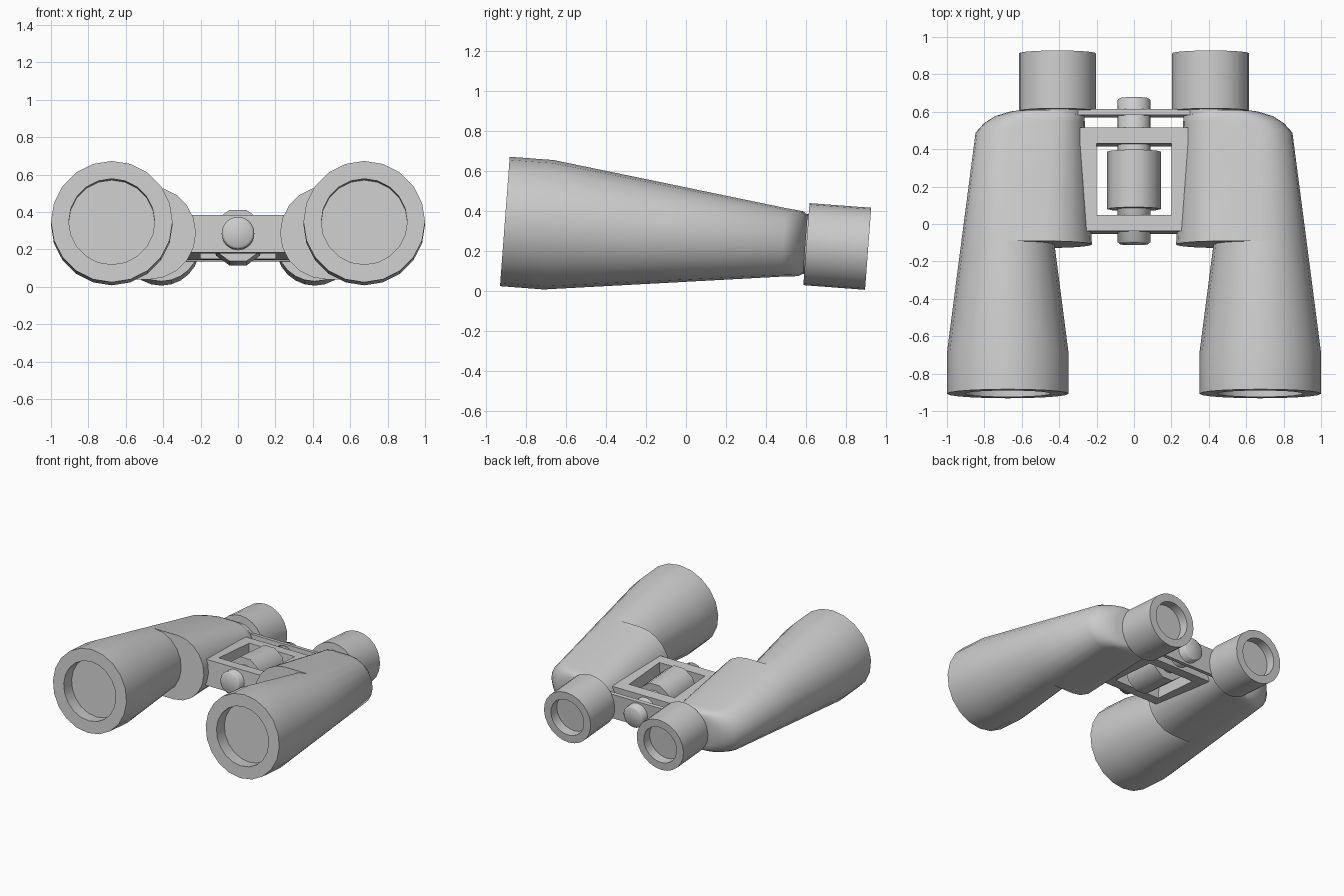
import bpy, bmesh
from math import radians, sin, cos, pi
from mathutils import Matrix

default = bpy.data.objects.get("Cube")
if default:
    bpy.data.objects.remove(default, do_unlink=True)

grey = bpy.data.materials.new("plain grey")
grey.use_nodes = True
GREY = (0.6, 0.6, 0.6, 1)
grey.diffuse_color = GREY
grey.node_tree.nodes["Principled BSDF"].inputs["Base Color"].default_value = GREY

# The whole instrument leans forward-up by a few degrees
LEAN = Matrix.Translation((0, 0, 0.28)) @ Matrix.Rotation(radians(-4.3), 4, "X")


def finish(name, bm, mirror=False, angle=40):
    bmesh.ops.recalc_face_normals(bm, faces=bm.faces)
    mesh = bpy.data.meshes.new(name)
    bm.to_mesh(mesh)
    bm.free()
    mesh.materials.append(grey)
    mesh.shade_smooth()
    mesh.set_sharp_from_angle(angle=radians(angle))
    obj = bpy.data.objects.new(name, mesh)
    bpy.context.collection.objects.link(obj)
    obj.matrix_world = LEAN
    if mirror:
        mod = obj.modifiers.new("Mirror", "MIRROR")
        mod.use_mirror_merge = False
    return obj


def loft(rings):
    """Skin rings of points and cap both ends."""
    bm = bmesh.new()
    loops = [[bm.verts.new(p) for p in ring] for ring in rings]
    n = len(loops[0])
    for a, b in zip(loops, loops[1:]):
        for i in range(n):
            j = (i + 1) % n
            bm.faces.new((a[i], a[j], b[j], b[i]))
    bm.faces.new(loops[0])
    bm.faces.new(loops[-1])
    return bm


def turned(name, profile, x=0, sides=20, mirror=False, angle=40):
    """Solid of revolution about a y-parallel axis; profile is (y, radius)."""
    rings = [[(x + r * cos(2 * pi * i / sides), y, r * sin(2 * pi * i / sides))
              for i in range(sides)] for y, r in profile]
    return finish(name, loft(rings), mirror, angle)


def box(name, x, y0, y1, z):
    bm = bmesh.new()
    bmesh.ops.create_cube(bm, size=1)
    bmesh.ops.scale(bm, vec=(2 * x, y1 - y0, 2 * z), verts=bm.verts)
    bmesh.ops.translate(bm, vec=(0, (y0 + y1) / 2, 0), verts=bm.verts)
    return name, bm


# Objective barrels with recessed lenses
turned("objective_barrels",
       [(-0.81, 0.23), (-0.91, 0.23), (-0.91, 0.325), (-0.69, 0.325), (-0.11, 0.25)],
       x=0.675, mirror=True)

# Prism housings: tapered stadium sections, rounded at the outer rear corner
def stadium(y, inner, outer, r, half=10):
    arc = [-pi / 2 + pi * i / half for i in range(half + 1)]
    return ([(outer + r * cos(a), y, r * sin(a)) for a in arc] +
            [(inner - r * cos(a), y, -r * sin(a)) for a in arc])

sections = [(-0.11, 0.475, 0.675, 0.25), (0.49, 0.433, 0.675, 0.172),
            (0.54, 0.43, 0.635, 0.167), (0.575, 0.427, 0.585, 0.163),
            (0.6, 0.425, 0.52, 0.148)]
finish("prism_housings", loft([stadium(*s) for s in sections]), mirror=True)

# Eyepieces and their necks
turned("eyepieces", [(0.605, 0.206), (0.915, 0.206), (0.915, 0.145), (0.84, 0.145)],
       x=0.41, sides=24, mirror=True)
turned("eyepiece_necks", [(0.58, 0.15), (0.62, 0.15)], x=0.41, sides=24, mirror=True)

# Hinge frame with a rectangular window through it
name, bm = box("hinge_frame", 0.288, -0.045, 0.51, 0.1)
caps = [f for f in bm.faces if abs(f.normal.z) > 0.9]
bmesh.ops.inset_individual(bm, faces=caps, thickness=0.122)
rims = [e for f in caps for e in f.edges]
bmesh.ops.delete(bm, geom=caps, context="FACES_ONLY")
bmesh.ops.bridge_loops(bm, edges=rims)
finish(name, bm, angle=20)

# Rear bridge arm carrying the eyepieces
finish(*box("bridge_arm", 0.42, 0.578, 0.61, 0.1), angle=20)

# Focus wheel and central spindle with softened ends
turned("focus_wheel", [(0.08, 0.145), (0.388, 0.145)], sides=10)
turned("spindle", [(-0.108, 0.075), (-0.098, 0.087), (0.665, 0.087), (0.675, 0.075)],
       sides=24, angle=60)
